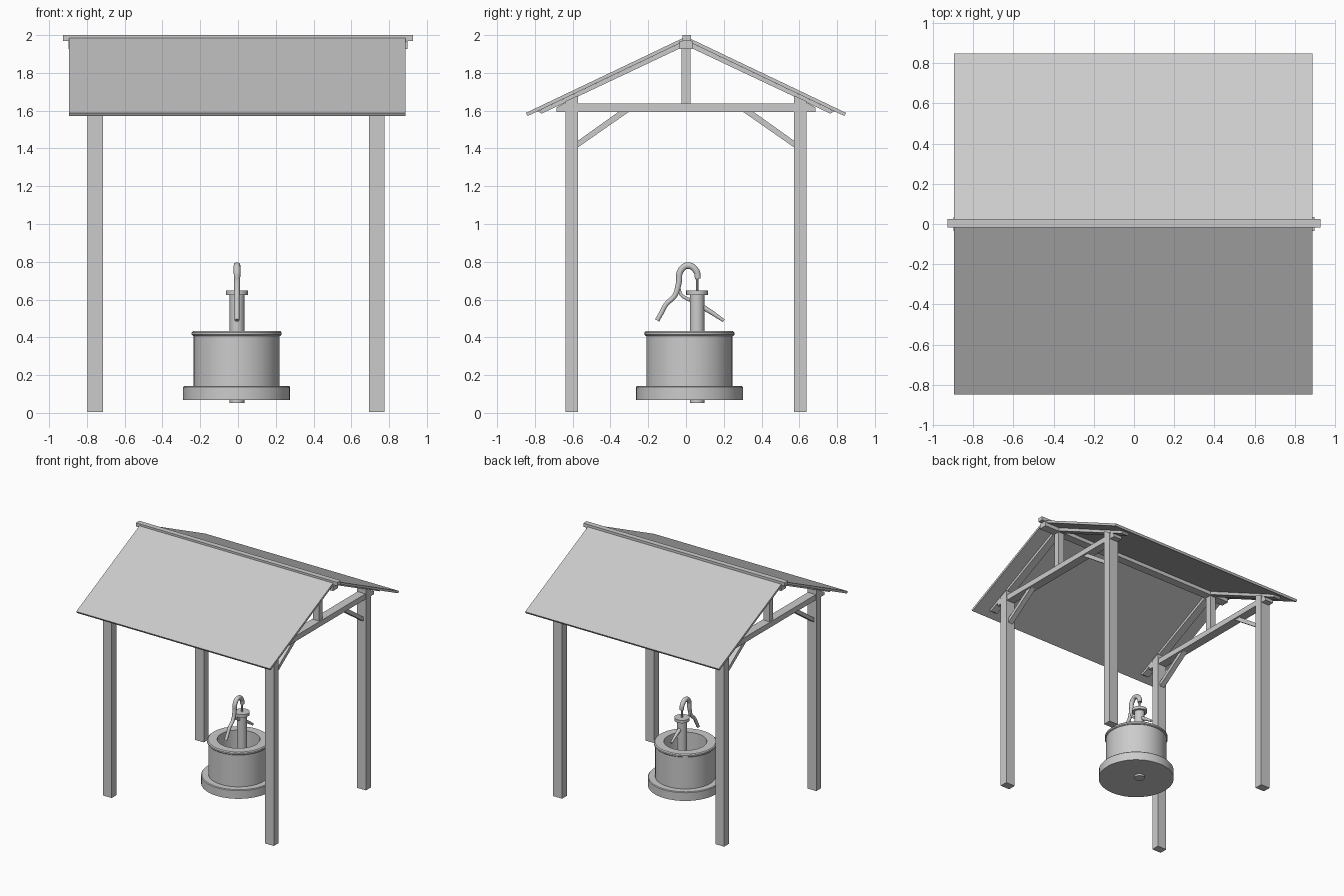
import bpy, bmesh, math
from mathutils import Vector, Matrix

cube = bpy.data.objects.get("Cube")
if cube:
    bpy.data.objects.remove(cube)

GREY = (0.6, 0.6, 0.6, 1)
mat = bpy.data.materials.new("plain grey")
mat.use_nodes = True
mat.diffuse_color = GREY
mat.node_tree.nodes["Principled BSDF"].inputs["Base Color"].default_value = GREY


def finish(name, bm, smooth=False):
    bmesh.ops.recalc_face_normals(bm, faces=bm.faces)
    mesh = bpy.data.meshes.new(name)
    bm.to_mesh(mesh)
    bm.free()
    obj = bpy.data.objects.new(name, mesh)
    bpy.context.collection.objects.link(obj)
    mesh.materials.append(mat)
    if smooth:
        bpy.ops.object.select_all(action='DESELECT')
        obj.select_set(True)
        bpy.context.view_layer.objects.active = obj
        bpy.ops.object.shade_smooth_by_angle(angle=math.radians(35))
    return obj


def box(name, x, y, z):
    """Box from (min, max) pairs."""
    bm = bmesh.new()
    bmesh.ops.create_cube(bm, size=1)
    for v in bm.verts:
        v.co = [lo + (c + 0.5) * (hi - lo) for c, (lo, hi) in zip(v.co, (x, y, z))]
    return finish(name, bm)


def prism(name, x, outline, side=1):
    """Outline in the y-z plane, extruded along x."""
    bm = bmesh.new()
    face = bm.faces.new([bm.verts.new((x[0], side * y, z)) for y, z in outline])
    new = bmesh.ops.extrude_face_region(bm, geom=[face])["geom"]
    bmesh.ops.translate(bm, vec=(x[1] - x[0], 0, 0),
                        verts=[v for v in new if isinstance(v, bmesh.types.BMVert)])
    return finish(name, bm)


def lathe(name, profile, centre, sides=40):
    """Closed radius-height profile spun around a vertical axis."""
    bm = bmesh.new()
    verts = [bm.verts.new((r, 0, z)) for r, z in profile]
    edges = [bm.edges.new((a, b)) for a, b in zip(verts, verts[1:])]
    bmesh.ops.spin(bm, geom=verts + edges, axis=(0, 0, 1), cent=(0, 0, 0),
                   angle=math.tau, steps=sides, use_duplicate=False)
    bmesh.ops.remove_doubles(bm, verts=bm.verts, dist=0.0002)
    bmesh.ops.translate(bm, verts=bm.verts, vec=(*centre, 0))
    return finish(name, bm, True)


def tube(name, path, x=-0.005):
    """Round tube along (y, z, radius) points."""
    curve = bpy.data.curves.new(name, 'CURVE')
    curve.dimensions = '3D'
    curve.bevel_depth = 1
    curve.bevel_resolution = 3
    curve.resolution_u = 6
    curve.use_fill_caps = True
    spline = curve.splines.new('BEZIER')
    spline.bezier_points.add(len(path) - 1)
    for p, (y, z, r) in zip(spline.bezier_points, path):
        p.co = (x, y, z)
        p.radius = r
        p.handle_left_type = p.handle_right_type = 'AUTO'
    obj = bpy.data.objects.new(name, curve)
    bpy.context.collection.objects.link(obj)
    bpy.ops.object.select_all(action='DESELECT')
    obj.select_set(True)
    bpy.context.view_layer.objects.active = obj
    bpy.ops.object.convert(target='MESH')
    obj = bpy.context.object
    obj.data.materials.clear()
    obj.data.materials.append(mat)
    bpy.ops.object.shade_smooth_by_angle(angle=math.radians(50))


# Roof panels, rafters, posts and braces, mirrored front to back
frames = {"right": (-0.798, -0.716), "left": (0.694, 0.776)}
for end, side in (("front", -1), ("back", 1)):
    prism(end + "_roof_panel", (-0.895, 0.887),
          [(0.0, 1.992), (0.848, 1.588), (0.838, 1.572), (0.0, 1.972)], side)
    for hand, (a, b) in frames.items():
        tag = f"{end}_{hand}"
        prism(tag + "_rafter", (a + 0.01, b - 0.01),
              [(0.0, 1.972), (0.785, 1.597), (0.765, 1.584), (0.0, 1.945)], side)
        prism(tag + "_post", (a, b),
              [(0.573, 0.004), (0.638, 0.004), (0.638, 1.65), (0.573, 1.68)], side)
        prism(tag + "_brace", (a + 0.02, b - 0.02),
              [(0.573, 1.405), (0.573, 1.44), (0.36, 1.592), (0.305, 1.592)], side)

# Tie beams and king posts of the gable trusses
for hand, (a, b) in frames.items():
    prism(hand + "_tie_beam", (a + 0.005, b - 0.005),
          [(-0.685, 1.592), (0.685, 1.592), (0.685, 1.617), (0.65, 1.637),
           (-0.65, 1.637), (-0.685, 1.617)])
    box(hand + "_king_post", (a + 0.015, b - 0.015), (-0.024, 0.024), (1.637, 1.94))

# Ridge
box("ridge_beam", (-0.898, 0.898), (-0.034, 0.034), (1.926, 1.968))
box("ridge_cap", (-0.927, 0.927), (-0.018, 0.026), (1.97, 2.0))

# Well: plinth, hollow barrel and rounded rim
WELL = (-0.007, 0.018)
lathe("well_base", [(0, 0.068), (0.283, 0.068), (0.283, 0.136), (0.278, 0.142),
                    (0, 0.142)], WELL)
lathe("well_wall", [(0.165, 0.14), (0.228, 0.14), (0.228, 0.41), (0.165, 0.41),
                    (0.165, 0.14)], WELL)
lathe("well_rim", [(0.162, 0.408), (0.232, 0.408), (0.238, 0.414), (0.238, 0.426),
                   (0.23, 0.433), (0.162, 0.433), (0.162, 0.408)], WELL)

# Pump: pipe, collar and plunger rod
PUMP = (-0.005, 0.059)
lathe("pump_pipe", [(0, 0.052), (0.039, 0.052), (0.039, 0.63), (0, 0.63)], PUMP, 24)
lathe("pump_collar", [(0, 0.624), (0.058, 0.624), (0.058, 0.648), (0, 0.648)], PUMP, 24)
lathe("plunger_rod", [(0, 0.64), (0.007, 0.64), (0.007, 0.73), (0, 0.73)], PUMP, 10)

# Swan-neck handle, its support arm and the spout
tube("pump_handle", [(0.063, 0.71, 0.016), (0.055, 0.75, 0.018), (0.01, 0.78, 0.018),
                     (-0.03, 0.75, 0.018), (-0.038, 0.69, 0.016), (-0.06, 0.62, 0.014),
                     (-0.105, 0.575, 0.013), (-0.13, 0.53, 0.013), (-0.153, 0.49, 0.013)])
tube("handle_support", [(-0.038, 0.665, 0.008), (-0.025, 0.625, 0.009),
                        (0.005, 0.605, 0.01), (0.03, 0.595, 0.01)])
tube("pump_spout", [(0.08, 0.565, 0.015), (0.13, 0.535, 0.013), (0.2, 0.488, 0.009)])
